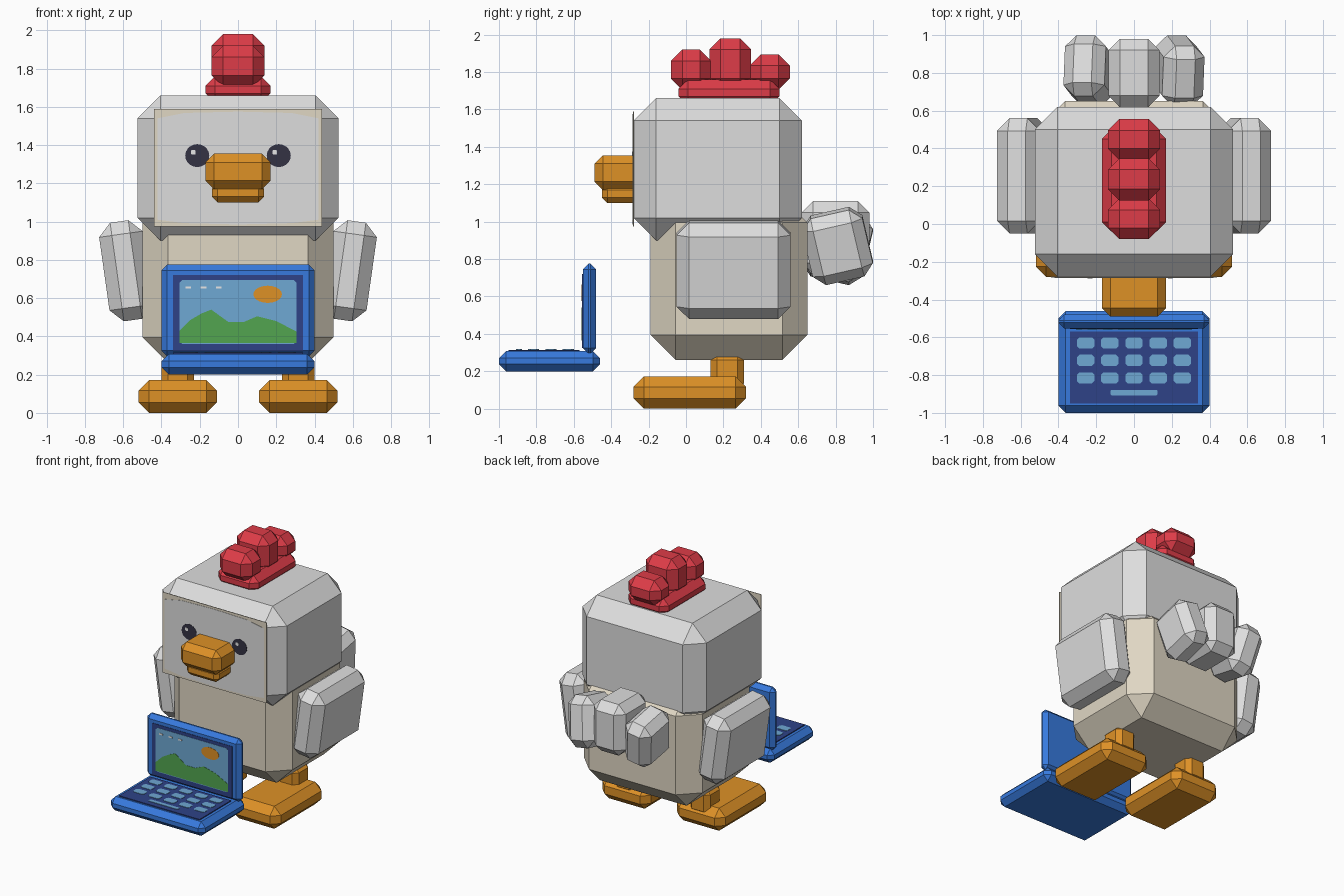
import bpy, bmesh, math
from mathutils import Matrix, Vector

if "Cube" in bpy.data.objects:
    bpy.data.objects.remove(bpy.data.objects["Cube"])


def material(name, r, g, b):
    lin = [((c / 255 + 0.055) / 1.055) ** 2.4 for c in (r, g, b)]
    m = bpy.data.materials.new(name)
    m.diffuse_color = (*lin, 1)
    m.use_nodes = True
    m.node_tree.nodes["Principled BSDF"].inputs["Base Color"].default_value = m.diffuse_color
    return m


GREY = material("feather_grey", 222, 222, 222)
CREAM = material("belly_cream", 224, 215, 196)
RED = material("comb_red", 222, 60, 72)
ORANGE = material("beak_orange", 222, 145, 38)
BLUE = material("case_blue", 55, 122, 222)
NAVY = material("panel_navy", 46, 66, 135)
SKY = material("sky_blue", 110, 168, 212)
GREEN = material("hill_green", 82, 165, 80)
DARK = material("eye_dark", 52, 50, 68)
WHITE = material("white", 250, 250, 250)


def finish(name, bm, mat):
    bmesh.ops.recalc_face_normals(bm, faces=bm.faces)
    me = bpy.data.meshes.new(name)
    bm.to_mesh(me)
    bm.free()
    me.materials.append(mat)
    ob = bpy.data.objects.new(name, me)
    bpy.context.collection.objects.link(ob)
    return ob


def block(name, x, y, z, chamfer, mat, rot=(0, 0, 0)):
    """Chamfered box from (min, max) ranges, turned about its centre."""
    rng = (x, y, z)
    bm = bmesh.new()
    bmesh.ops.create_cube(bm, size=1)
    bmesh.ops.scale(bm, vec=[b - a for a, b in rng], verts=bm.verts)
    bmesh.ops.bevel(bm, geom=bm.edges[:], offset=chamfer, segments=1,
                    affect='EDGES', profile=0.5)
    ob = finish(name, bm, mat)
    ob.location = [(a + b) / 2 for a, b in rng]
    ob.rotation_euler = [math.radians(a) for a in rot]
    return ob


def plate(name, pts, start, end, mat, top=False):
    """Thin outline plate facing the front (x, z points) or up (x, y points)."""
    bm = bmesh.new()
    place = (lambda u, v, d: (u, v, d)) if top else (lambda u, v, d: (u, d, v))
    face = bm.faces.new([bm.verts.new(place(u, v, start)) for u, v in pts])
    ext = bmesh.ops.extrude_face_region(bm, geom=[face])
    verts = [e for e in ext["geom"] if isinstance(e, bmesh.types.BMVert)]
    bmesh.ops.translate(bm, verts=verts, vec=Vector(place(0, 0, end - start)))
    return finish(name, bm, mat)


def rect(cx, cy, hx, hy, cut=0.0):
    if not cut:
        return [(cx - hx, cy - hy), (cx + hx, cy - hy), (cx + hx, cy + hy), (cx - hx, cy + hy)]
    return [(cx - hx + cut, cy - hy), (cx + hx - cut, cy - hy), (cx + hx, cy - hy + cut),
            (cx + hx, cy + hy - cut), (cx + hx - cut, cy + hy), (cx - hx + cut, cy + hy),
            (cx - hx, cy + hy - cut), (cx - hx, cy - hy + cut)]


def oval(cx, cy, rx, ry, n=20):
    return [(cx + rx * math.cos(2 * math.pi * i / n), cy + ry * math.sin(2 * math.pi * i / n))
            for i in range(n)]


# Body and head
block("body", (-0.5, 0.5), (-0.19, 0.65), (0.26, 1.13), 0.135, CREAM)
block("head", (-0.525, 0.525), (-0.28, 0.62), (0.90, 1.66), 0.12, GREY)

# Face: cream-edged plate with bowed grey centre, eyes and glints
plate("face_border", rect(0, 1.282, 0.44, 0.308), -0.279, -0.283, CREAM)
bow = [(0.42, 1.01), (0.42, 1.54), (0.28, 1.568), (0, 1.575), (-0.28, 1.568),
       (-0.42, 1.54), (-0.42, 1.01), (-0.28, 0.992), (0, 0.985), (0.28, 0.992)]
plate("face_centre", bow, -0.282, -0.285, GREY)
for s in (-1, 1):
    plate("eye", oval(s * 0.213, 1.345, 0.063, 0.06), -0.284, -0.287, DARK)
    plate("eye_glint", rect(s * 0.213 - 0.02, 1.362, 0.012, 0.012, 0.004), -0.286, -0.289, WHITE)

# Beak
block("beak_upper", (-0.17, 0.17), (-0.49, -0.2), (1.17, 1.355), 0.045, ORANGE)
block("beak_lower", (-0.137, 0.137), (-0.45, -0.2), (1.1, 1.2), 0.03, ORANGE)

# Comb
block("comb_base", (-0.17, 0.17), (-0.04, 0.5), (1.62, 1.76), 0.05, RED)
for y0, y1, top in ((-0.08, 0.135, 1.92), (0.125, 0.348, 1.98), (0.34, 0.555, 1.895)):
    block("comb_lobe", (-0.138, 0.138), (y0, y1), (1.705, top), 0.06, RED)

# Wings, legs and feet
for s in (-1, 1):
    block("wing", sorted((s * 0.47, s * 0.70)), (-0.05, 0.56), (0.483, 1.003), 0.067, GREY,
          (0, s * 8, 0))
    block("leg", sorted((s * 0.23, s * 0.40)), (0.13, 0.31), (0.1, 0.295), 0.035, ORANGE)
    block("foot", sorted((s * 0.11, s * 0.52)), (-0.28, 0.32), (0, 0.172), 0.055, ORANGE)

# Tail feathers
block("tail_middle", (-0.135, 0.135), (0.62, 0.98), (0.72, 1.11), 0.06, GREY)
for s in (-1, 1):
    block("tail_side", sorted((s * 0.13, s * 0.35)), (0.645, 0.975), (0.685, 1.055), 0.06, GREY,
          (s * 13, s * 10, 0))

# Laptop case
block("laptop_base", (-0.4, 0.4), (-1.0, -0.46), (0.2, 0.308), 0.038, BLUE)
block("laptop_lid", (-0.4, 0.4), (-0.552, -0.48), (0.295, 0.775), 0.03, BLUE)

# Keyboard
plate("keyboard_panel", rect(0, -0.76, 0.34, 0.19), 0.306, 0.315, NAVY, True)
for y in (-0.63, -0.722, -0.815):
    for i in range(5):
        plate("key", rect((i - 2) * 0.128, y, 0.046, 0.03, 0.013), 0.314, 0.318, SKY, True)
plate("space_bar", rect(0, -0.893, 0.125, 0.015, 0.006), 0.314, 0.318, SKY, True)

# Screen picture
plate("screen_border", rect(0, 0.522, 0.34, 0.198), -0.551, -0.555, NAVY)
plate("screen_sky", rect(0, 0.528, 0.306, 0.168, 0.015), -0.554, -0.557, SKY)
hills = [(-0.306, 0.365), (0.306, 0.365), (0.306, 0.425), (0.2, 0.48), (0.1, 0.505),
         (0.03, 0.475), (-0.05, 0.475), (-0.14, 0.54), (-0.19, 0.52), (-0.25, 0.485),
         (-0.306, 0.43)]
plate("screen_hills", hills, -0.556, -0.559, GREEN)
plate("screen_sun", oval(0.155, 0.62, 0.075, 0.045), -0.556, -0.559, ORANGE)
for x in (-0.26, -0.18, -0.1):
    plate("screen_bird", rect(x, 0.655, 0.015, 0.006), -0.556, -0.559, WHITE)
